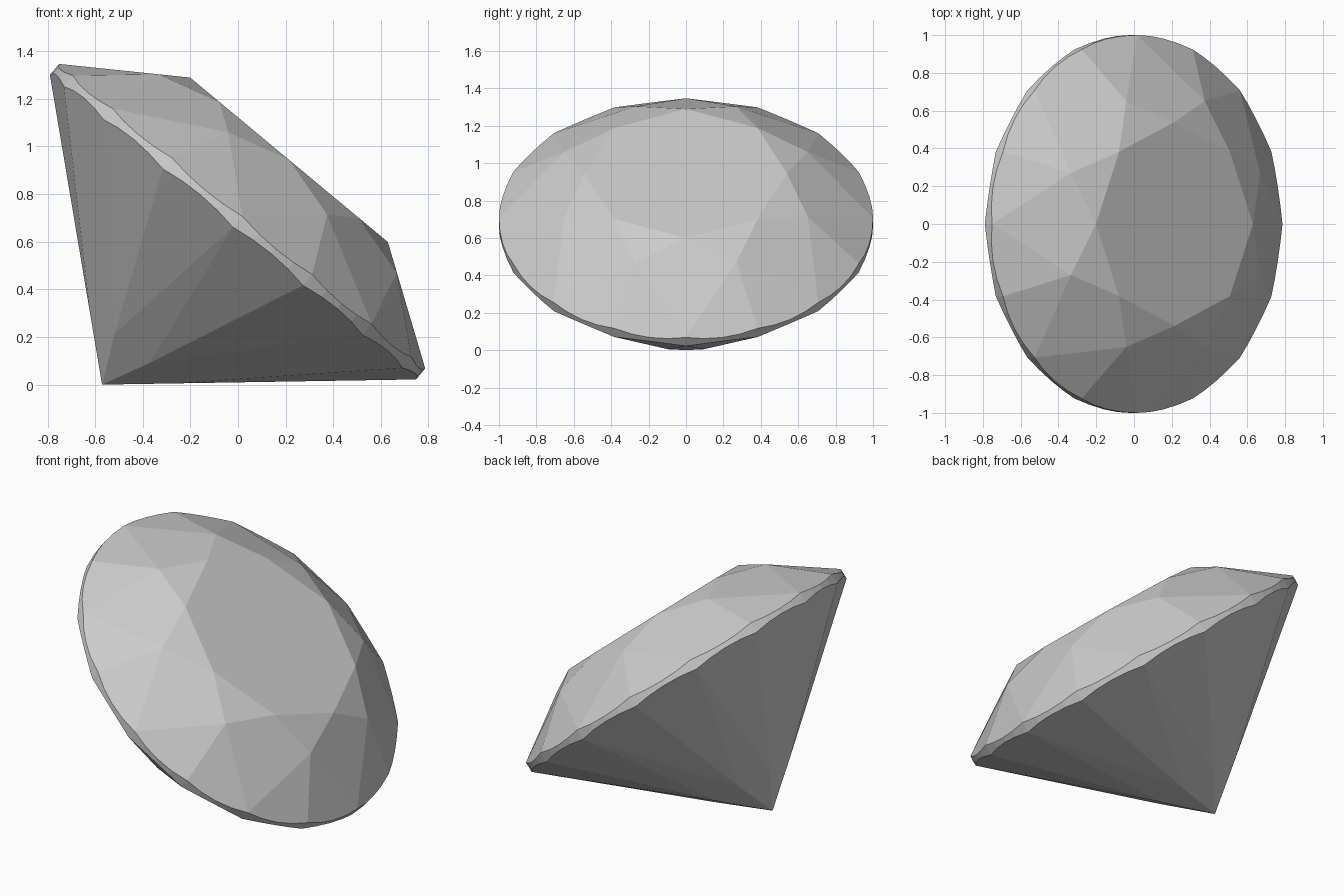
import bpy, bmesh, math
from mathutils import Matrix, Vector
from mathutils.geometry import intersect_line_plane, normal

if "Cube" in bpy.data.objects:
    bpy.data.objects.remove(bpy.data.objects["Cube"])

# Gem proportions, culet at the origin and table facing +z
TABLE_R, TABLE_H = 0.54, 1.228
STAR_R = 0.705
GIRDLE_TOP, GIRDLE_LOW = 0.92, 0.86
PAV_R = 0.25
STEP = math.radians(22.5)


def polar(r, a, h):
    return Vector((r * math.cos(a), r * math.sin(a), h))


def drop_on(a, tri):
    """Point where the vertical girdle line at angle a meets a facet plane."""
    return intersect_line_plane(polar(1, a, -5), polar(1, a, 5), tri[0], normal(tri))


# Heights that keep the kite facets flat
slope = (TABLE_H - GIRDLE_TOP) / (1 - TABLE_R)
star_h = TABLE_H - slope * (STAR_R * math.cos(STEP) - TABLE_R)
pav_h = GIRDLE_LOW * PAV_R * math.cos(STEP)

points = [Vector((0, 0, 0))]
for k in range(8):
    a = 2 * k * STEP
    points.append(polar(TABLE_R, a, TABLE_H))
    points.append(polar(STAR_R, a + STEP, star_h))
    points.append(polar(PAV_R, a + STEP, pav_h))

# Scalloped girdle: each half facet cuts the round rim in four short chords
for k in range(16):
    a = k * STEP
    tip = a if k % 2 else a + STEP
    for h, corner in ((GIRDLE_TOP, polar(STAR_R, tip, star_h)),
                      (GIRDLE_LOW, polar(PAV_R, tip, pav_h))):
        tri = [polar(1, a, h), polar(1, a + STEP, h), corner]
        points += [drop_on(a + STEP * j / 4, tri) for j in range(4)]

# The stone is convex, so its facets are the hull of these points
bm = bmesh.new()
for p in points:
    bm.verts.new(p)
bmesh.ops.convex_hull(bm, input=bm.verts[:])
bmesh.ops.dissolve_limit(bm, angle_limit=math.radians(0.3),
                         verts=bm.verts[:], edges=bm.edges[:])
bmesh.ops.recalc_face_normals(bm, faces=bm.faces[:])

# Lay the stone on its pavilion
bm.transform(Matrix.Translation((-0.571, 0, 0)) @ Matrix.Rotation(math.radians(39.75), 4, 'Y'))
mesh = bpy.data.meshes.new("cut_gemstone")
bm.to_mesh(mesh)
bm.free()
bpy.context.collection.objects.link(bpy.data.objects.new("cut_gemstone", mesh))
